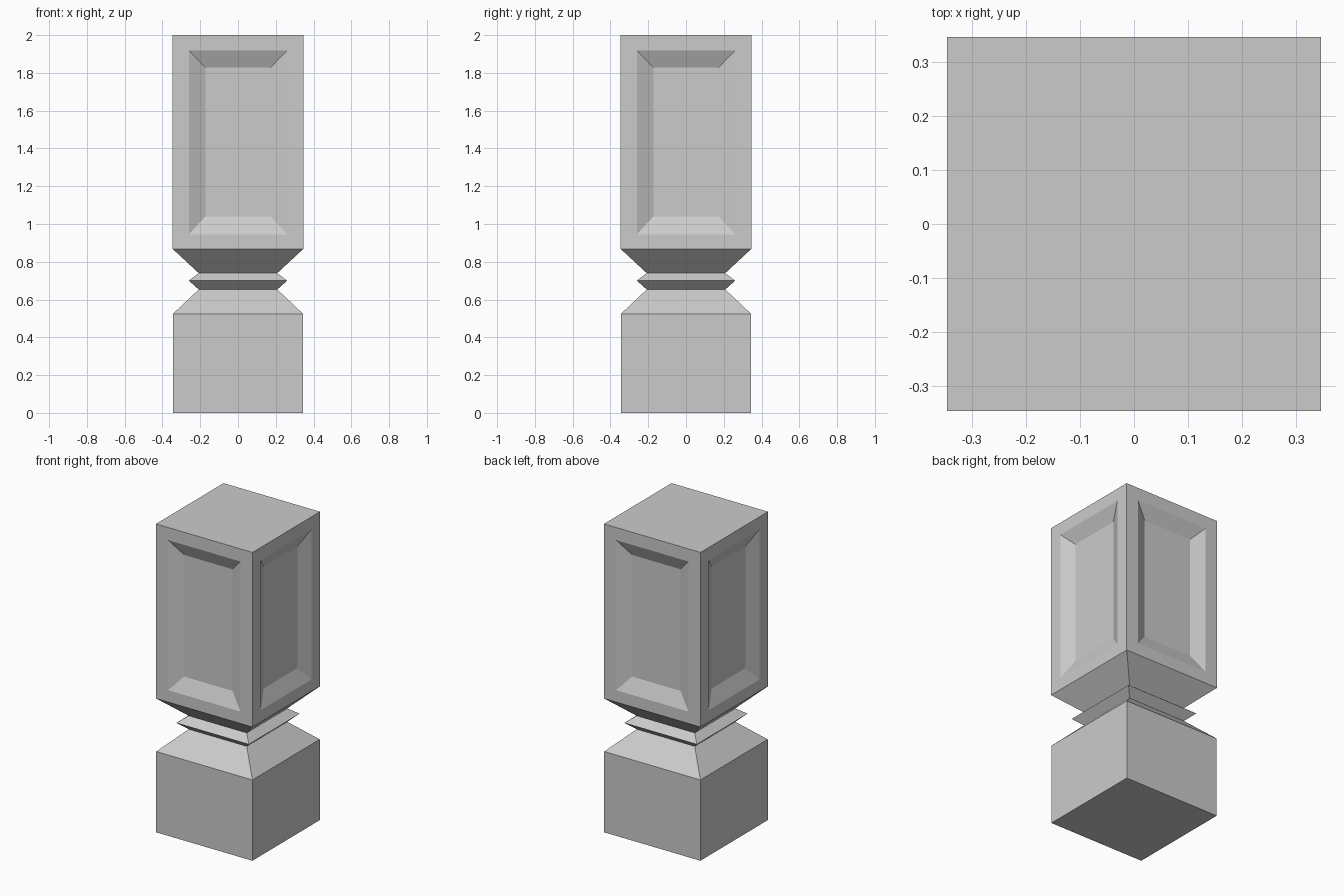
import bpy, bmesh
from math import pi
from mathutils import Matrix

if "Cube" in bpy.data.objects:
    bpy.data.objects.remove(bpy.data.objects["Cube"])

HALF = 0.346
# Silhouette of the square post: (half width, height)
PROFILE = [(0.345, 0), (0.345, 0.524), (0.208, 0.653), (0.26, 0.70),
           (0.208, 0.74), (HALF, 0.868), (HALF, 2.0)]
# Nested rectangles of a sunken panel: (half width, bottom, top, depth)
PANEL = [(HALF, 0.868, 2.0, 0), (0.26, 0.945, 1.918, 0), (0.173, 1.04, 1.829, 0.042)]

bm = bmesh.new()


def bridge(a, b):
    for i in range(4):
        j = (i + 1) % 4
        bm.faces.new((a[i], a[j], b[j], b[i]))


# Base, pinched neck and flare
rings = [[bm.verts.new((sx * r, sy * r, z))
          for sx, sy in ((-1, -1), (1, -1), (1, 1), (-1, 1))] for r, z in PROFILE]
for low, high in zip(rings[:-2], rings[1:-1]):
    bridge(low, high)
bm.faces.new(rings[0][::-1])
bm.faces.new(rings[-1])

# Sunken bevelled panel on each side of the upper block
for side in range(4):
    turn = Matrix.Rotation(side * pi / 2, 3, 'Z')
    loops = []
    for w, z0, z1, depth in PANEL:
        loop = [bm.verts.new((x, depth - HALF, z))
                for x, z in ((-w, z0), (w, z0), (w, z1), (-w, z1))]
        for v in loop:
            v.co = turn @ v.co
        loops.append(loop)
    bridge(loops[0], loops[1])
    bridge(loops[1], loops[2])
    bm.faces.new(loops[2])

bmesh.ops.remove_doubles(bm, verts=bm.verts, dist=0.0005)
bmesh.ops.recalc_face_normals(bm, faces=bm.faces)
mesh = bpy.data.meshes.new("panelled_post")
bm.to_mesh(mesh)
bm.free()
bpy.context.collection.objects.link(bpy.data.objects.new("panelled_post", mesh))
